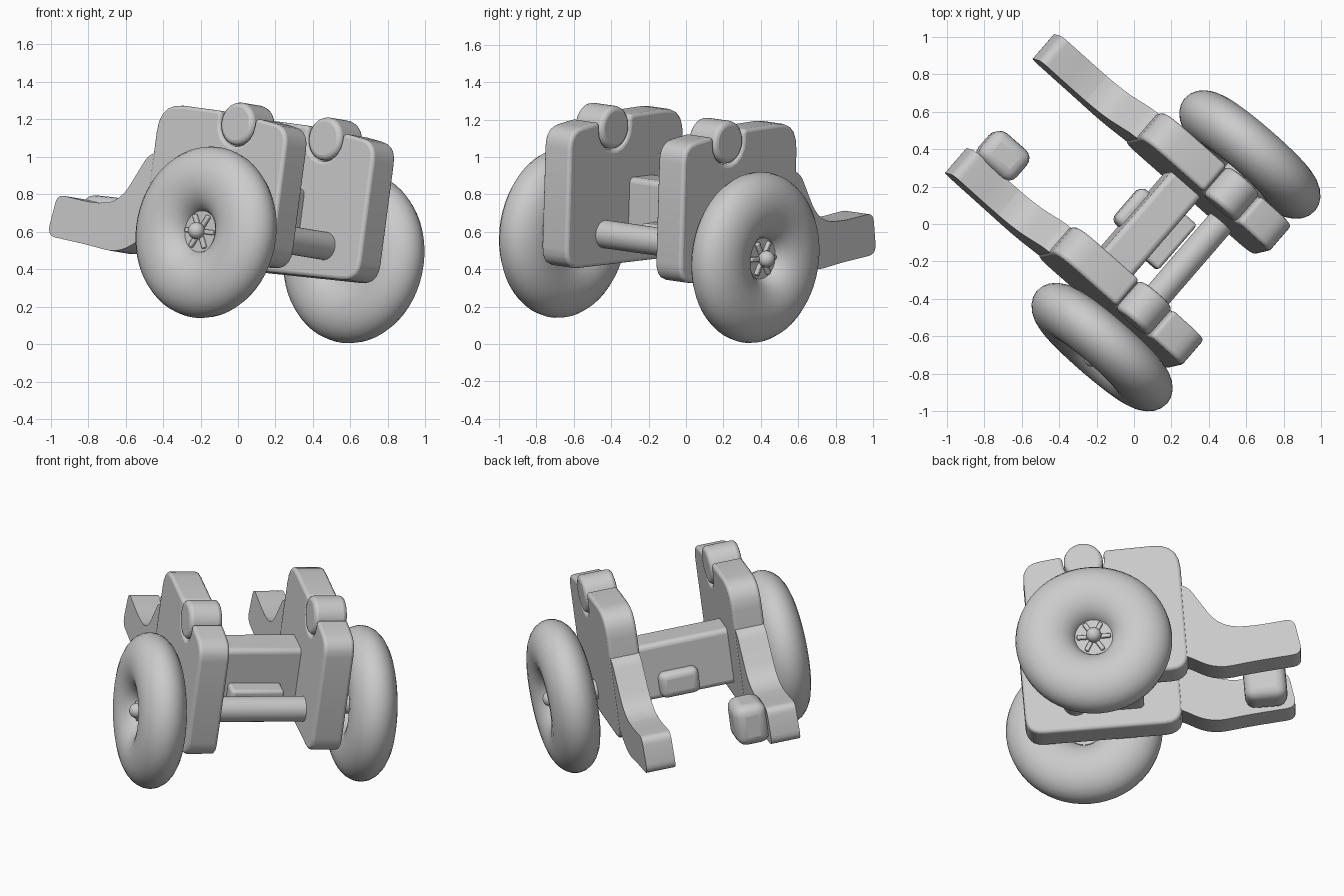
import bpy, bmesh, math
from mathutils import Matrix, Vector

if "Cube" in bpy.data.objects:
    bpy.data.objects.remove(bpy.data.objects["Cube"])

# Tilted frame: local x = forward, y = along the axle, z = up
Y = Vector((0.65, 0.752, -0.108)).normalized()
Z = Vector((0.13, 0.03, 0.99))
Z = (Z - Y * Z.dot(Y)).normalized()
X = Y.cross(Z)
FRAME = Matrix.Translation((0.224, -0.143, 0.53)) @ Matrix((X, Y, Z)).transposed().to_4x4()
SHEAR = -0.058  # slight forward offset between the two sides

grey = bpy.data.materials.new("plain_grey")
grey.diffuse_color = (0.6, 0.6, 0.6, 1)
grey.use_nodes = True
grey.node_tree.nodes["Principled BSDF"].inputs["Base Color"].default_value = grey.diffuse_color


def finish(name, bm, loc, bevel=0.0, segments=3, turn=Matrix()):
    bmesh.ops.recalc_face_normals(bm, faces=bm.faces)
    me = bpy.data.meshes.new(name)
    bm.to_mesh(me)
    bm.free()
    ob = bpy.data.objects.new(name, me)
    bpy.context.collection.objects.link(ob)
    me.materials.append(grey)
    ob.matrix_world = FRAME @ Matrix.Translation(loc) @ turn
    if bevel:
        mod = ob.modifiers.new("round", 'BEVEL')
        mod.width = bevel
        mod.segments = segments
        mod.limit_method = 'ANGLE'
        mod.angle_limit = math.radians(50)
    bpy.ops.object.select_all(action='DESELECT')
    ob.select_set(True)
    bpy.context.view_layer.objects.active = ob
    bpy.ops.object.shade_smooth_by_angle(angle=math.radians(40))
    return ob


def rounded(corners, steps=5):
    """Turn (x, z, radius) corners into a smooth outline."""
    out = []
    n = len(corners)
    for i, (x, z, r) in enumerate(corners):
        p = Vector((x, z))
        if r == 0:
            out.append(p)
            continue
        a = p + (Vector(corners[i - 1][:2]) - p).normalized() * r
        b = p + (Vector(corners[(i + 1) % n][:2]) - p).normalized() * r
        for k in range(steps + 1):
            t = k / steps
            out.append(a * (1 - t) ** 2 + p * 2 * t * (1 - t) + b * t * t)
    return out


def slab(name, outline, width, loc, bevel):
    bm = bmesh.new()
    face = bm.faces.new([bm.verts.new((p.x, -width / 2, p.y)) for p in outline])
    ext = bmesh.ops.extrude_face_region(bm, geom=[face])
    vs = [v for v in ext["geom"] if isinstance(v, bmesh.types.BMVert)]
    bmesh.ops.translate(bm, verts=vs, vec=(0, width, 0))
    return finish(name, bm, loc, bevel)


def box(name, lo, hi, bevel):
    bm = bmesh.new()
    lo, hi = Vector(lo), Vector(hi)
    bmesh.ops.create_cube(bm, size=1, matrix=Matrix.Diagonal((*(hi - lo), 1)))
    return finish(name, bm, (lo + hi) / 2, bevel, 4)


def cylinder(name, radius, length, loc, bevel=0.0, sides=40):
    bm = bmesh.new()
    bmesh.ops.create_cone(bm, cap_ends=True, segments=sides, radius1=radius, radius2=radius,
                          depth=length, matrix=Matrix.Rotation(math.pi / 2, 4, 'X'))
    return finish(name, bm, loc, bevel)


def wheel(name, loc, major=0.28, radial=0.18, axial=0.14, n=56, m=24):
    bm = bmesh.new()
    rings = []
    for i in range(n):
        a = 2 * math.pi * i / n
        ring = []
        for j in range(m):
            b = 2 * math.pi * j / m
            r = major + radial * math.cos(b)
            ring.append(bm.verts.new((r * math.cos(a), axial * math.sin(b), r * math.sin(a))))
        rings.append(ring)
    for i in range(n):
        p, q = rings[i], rings[(i + 1) % n]
        for j in range(m):
            k = (j + 1) % m
            bm.faces.new((p[j], q[j], q[k], p[k]))
    return finish(name, bm, loc)


# Side plate outline: front corner, roller notch, rear hump
notch = [(0.122 * math.cos(math.radians(a)), 0.6 + 0.122 * math.sin(math.radians(a)), 0)
         for a in range(0, -181, -20)]
plate = rounded([(-0.565, -0.14, 0.11), (0.36, -0.14, 0.11), (0.36, 0.61, 0.1), (0.122, 0.64, 0.03)]
                + notch + [(-0.122, 0.66, 0.03), (-0.565, 0.67, 0.16)])

# Rear arm outline: steep root flowing into a level grip
arm = rounded([(-0.5, 0.42, 0), (-0.60, 0.38, 0.04), (-0.76, 0.11, 0.12), (-0.95, 0.10, 0.08),
               (-1.20, 0.125, 0.05), (-1.235, -0.1, 0.06), (-0.95, -0.125, 0.08),
               (-0.72, -0.155, 0.1), (-0.56, -0.06, 0.05), (-0.5, -0.04, 0)])

# Plates, rollers, arms and wheels on both sides
for side, d, out in (("left", -0.41, -1), ("right", 0.36, 1)):
    s = SHEAR * d
    slab(side + "_plate", plate, 0.185, (s, d, 0), 0.035)
    slab(side + "_arm", arm, 0.175, (s, d, 0), 0.04)
    cylinder(side + "_roller", 0.115, 0.2, (s, d, 0.6), 0.025)

    wd = 0.65 * out
    ws = SHEAR * wd
    wheel(side + "_wheel", (ws, wd, 0))
    cylinder(side + "_axle", 0.06, 0.3, (ws, wd - 0.13 * out, 0))
    cylinder(side + "_hub_disc", 0.125, 0.08, (ws, wd + 0.005 * out, 0), 0.01)
    # Hub spokes and cap
    for k in range(6):
        bm = bmesh.new()
        bmesh.ops.create_cube(bm, size=1, matrix=Matrix.Translation((0.065, 0, 0))
                              @ Matrix.Diagonal((0.07, 0.05, 0.025, 1)))
        finish(side + "_hub_spoke", bm, (ws, wd + 0.04 * out, 0), 0.006, 2,
               Matrix.Rotation(k * math.pi / 3, 4, 'Y'))
    bm = bmesh.new()
    bmesh.ops.create_uvsphere(bm, u_segments=24, v_segments=14, radius=0.045)
    finish(side + "_hub_cap", bm, (ws, wd + 0.08 * out, 0))

# Body between the plates, with its ledges and the front rod
box("cross_body", (-0.32, -0.36, -0.03), (-0.11, 0.3, 0.32), 0.03)
box("rear_bump", (-0.375, -0.11, -0.02), (-0.25, 0.13, 0.14), 0.04)
box("front_ledge", (-0.15, -0.15, 0.0), (-0.01, 0.17, 0.1), 0.02)
cylinder("front_rod", 0.075, 0.7, (0.08, -0.025, 0.03))

# Foot block on the inside of the left arm
box("foot_block", (-1.16, -0.335, -0.1), (-0.91, -0.135, 0.15), 0.06)
